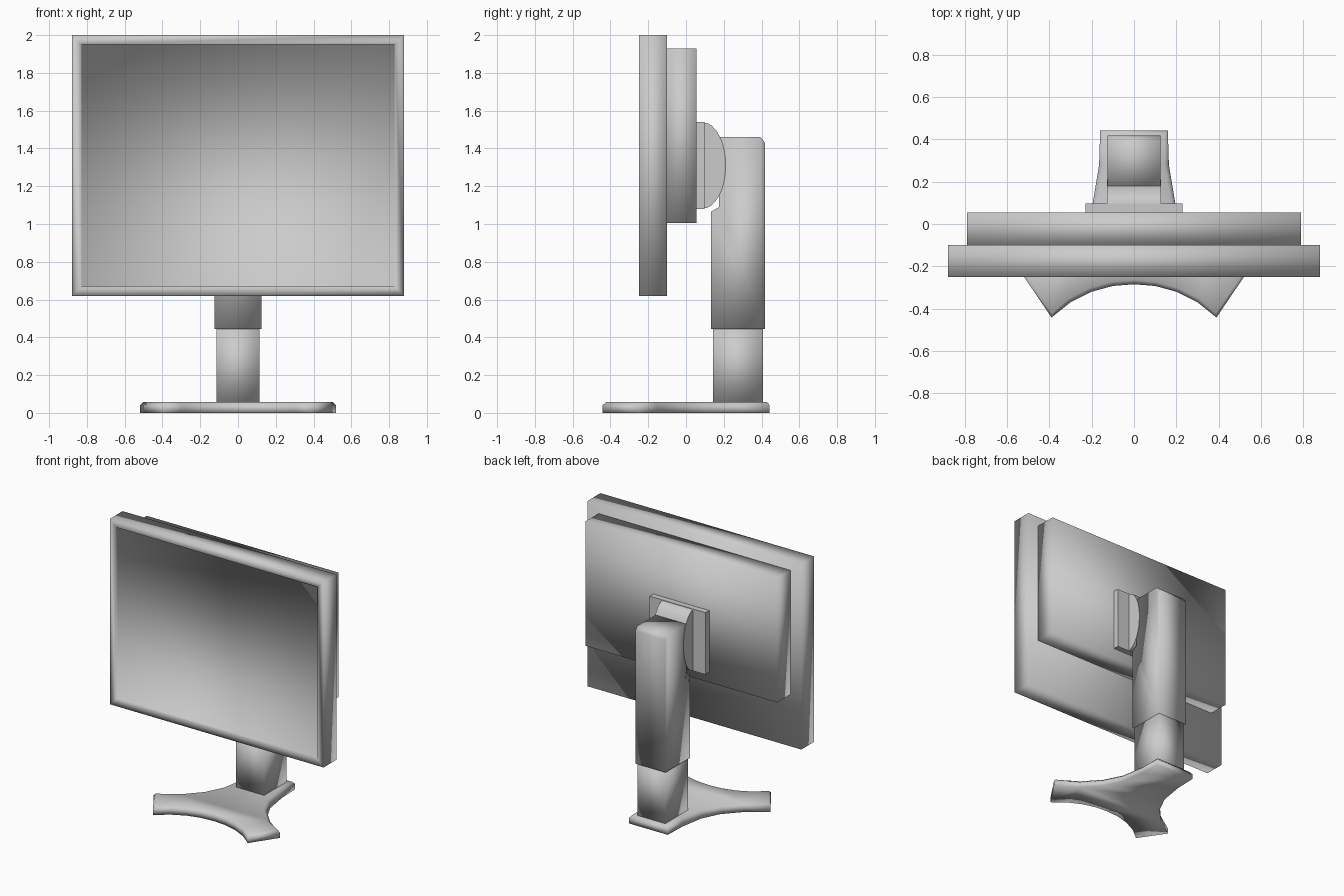
import bpy, bmesh, math

if "Cube" in bpy.data.objects:
    bpy.data.objects.remove(bpy.data.objects["Cube"])

grey = bpy.data.materials.new("plain grey")
grey.use_nodes = True
grey.diffuse_color = (0.6, 0.6, 0.6, 1)
grey.node_tree.nodes["Principled BSDF"].inputs["Base Color"].default_value = (0.6, 0.6, 0.6, 1)


def finish(name, bm, angle=None):
    """Turn a bmesh into a smooth object, keeping edges over the angle sharp."""
    bmesh.ops.recalc_face_normals(bm, faces=bm.faces)
    mesh = bpy.data.meshes.new(name)
    bm.to_mesh(mesh)
    bm.free()
    mesh.materials.append(grey)
    obj = bpy.data.objects.new(name, mesh)
    bpy.context.collection.objects.link(obj)
    bpy.ops.object.select_all(action="DESELECT")
    obj.select_set(True)
    bpy.context.view_layer.objects.active = obj
    if angle is None:
        bpy.ops.object.shade_smooth()
    else:
        bpy.ops.object.shade_smooth_by_angle(angle=math.radians(angle))
    return obj


def prism(points, offset):
    """Extrude a closed outline of 3D points along an offset."""
    bm = bmesh.new()
    face = bm.faces.new([bm.verts.new(p) for p in points])
    extruded = bmesh.ops.extrude_face_region(bm, geom=[face])["geom"]
    moved = [v for v in extruded if isinstance(v, bmesh.types.BMVert)]
    bmesh.ops.translate(bm, verts=moved, vec=offset)
    return bm


def box(x, y0, y1, z0, z1):
    """Box centred on x = 0 with half width x."""
    return prism([(-x, y0, z0), (x, y0, z0), (x, y0, z1), (-x, y0, z1)], (0, y1 - y0, 0))


def side_prism(half_width, profile):
    """Extrude a side profile of (y, z) points across x."""
    return prism([(-half_width, y, z) for y, z in profile], (2 * half_width, 0, 0))


# Bezel with the recessed screen
bm = box(0.88, -0.25, -0.10, 0.62, 2.0)
bmesh.ops.recalc_face_normals(bm, faces=bm.faces)
front = min(bm.faces, key=lambda f: f.calc_center_median().y)
bmesh.ops.inset_region(bm, faces=[front], thickness=0.07)
bmesh.ops.inset_region(bm, faces=[front], thickness=0.002, depth=-0.015)
finish("screen_bezel", bm)

# Rear housing
finish("rear_housing", box(0.79, -0.10, 0.055, 1.005, 1.93))

# Mounting plate and the half-round pivot behind it
finish("mount_plate", box(0.23, 0.055, 0.098, 1.08, 1.54), 40)
arc = [math.pi * i / 16 for i in range(17)]
pivot = [(0.09 + 0.12 * math.sin(a), 1.31 + 0.228 * math.cos(a)) for a in arc]
finish("tilt_pivot", side_prism(0.127, pivot), 40)

# Neck: inner post and the sleeve with its stepped head
finish("inner_post", box(0.115, 0.143, 0.408, 0.05, 0.46))
sleeve = [(0.132, 0.445), (0.418, 0.445), (0.418, 1.43), (0.395, 1.46),
          (0.175, 1.46), (0.175, 1.09), (0.132, 1.065)]
finish("neck_sleeve", side_prism(0.125, sleeve))

# Two-legged foot with a chamfered top
half = [(0.16, 0.443), (0.165, 0.28), (0.195, 0.1), (0.26, -0.03), (0.37, -0.15),
        (0.52, -0.25), (0.39, -0.442), (0.3, -0.37), (0.2, -0.32), (0.1, -0.293)]
outline = half + [(0, -0.285)] + [(-x, y) for x, y in reversed(half)]
bm = prism([(x, y, 0) for x, y in outline], (0, 0, 0.04))
bmesh.ops.recalc_face_normals(bm, faces=bm.faces)
top = max(bm.faces, key=lambda f: f.calc_center_median().z)
bmesh.ops.inset_region(bm, faces=[top], thickness=0.02, depth=0.018)
finish("foot", bm)
